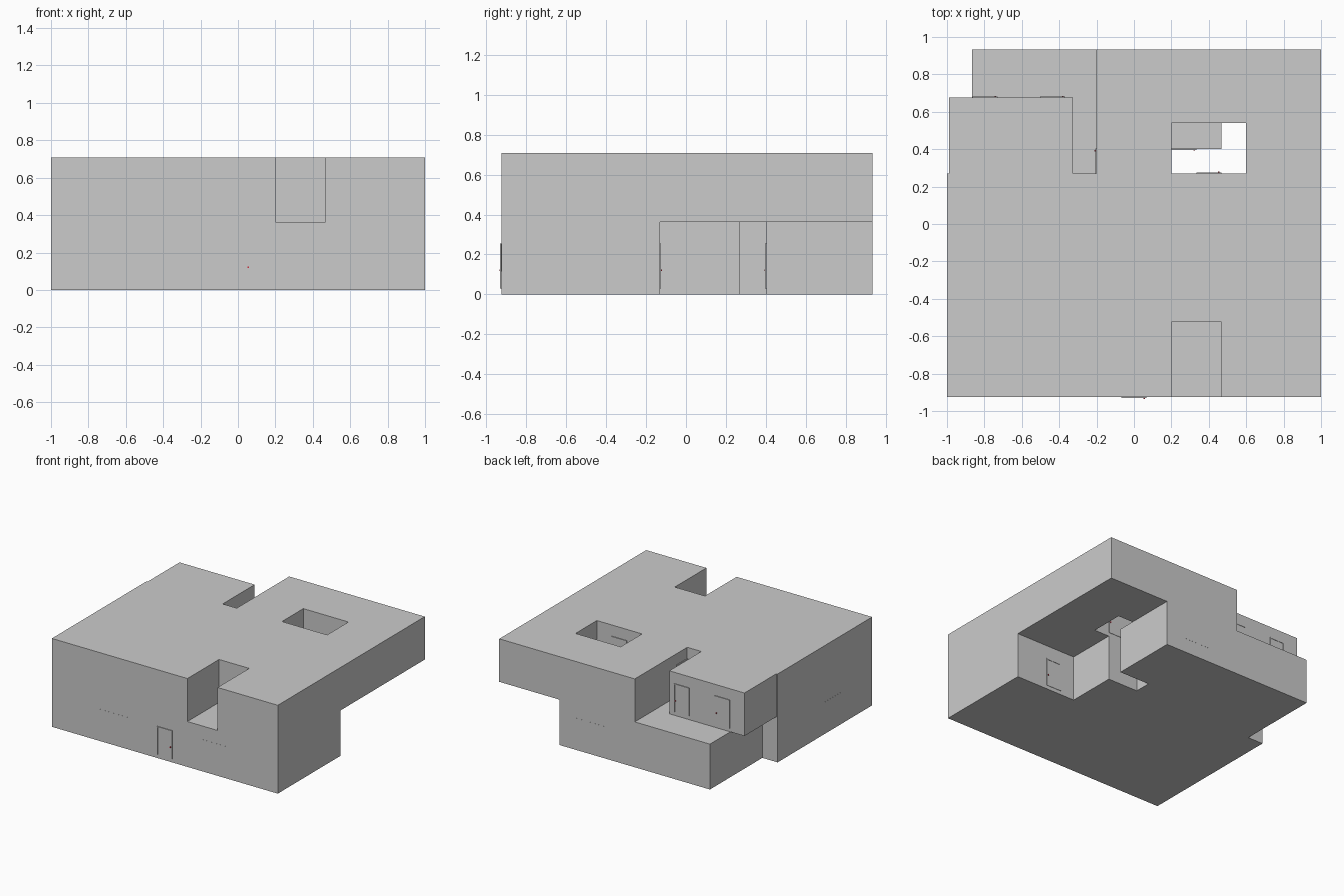
import bpy, bmesh, math
from mathutils import Vector

if "Cube" in bpy.data.objects:
    bpy.data.objects.remove(bpy.data.objects["Cube"])


def box(name, x, y, z):
    """Axis-aligned box from three (min, max) ranges."""
    bm = bmesh.new()
    bmesh.ops.create_cube(bm, size=1)
    for v in bm.verts:
        for i, (a, b) in enumerate((x, y, z)):
            v.co[i] = b if v.co[i] > 0 else a
    me = bpy.data.meshes.new(name)
    bm.to_mesh(me)
    bm.free()
    ob = bpy.data.objects.new(name, me)
    bpy.context.collection.objects.link(ob)
    return ob


MID = 0.363   # ceiling of the lower storey
TOP = 0.707

# House block, carved by boxes
house = box("house_body", (-1, 1), (-0.925, 0.933), (0, TOP))
carves = {
    "front_balcony": ((0.2, 0.467), (-1.2, -0.525), (MID, 1)),
    "back_left_side": ((-1.2, -0.865), (0.675, 1.2), (-1, 1.1)),
    "left_step": ((-1.2, -0.99), (0.27, 1.2), (-1, 1.2)),
    "left_undercut": ((-1.3, -0.865), (0.27, 1.3), (-1.1, MID)),
    "back_terrace": ((-1.3, -0.2), (0.675, 1.3), (MID, 1.3)),
    "terrace_slot": ((-0.325, -0.2), (0.27, 0.8), (MID, 1.4)),
    "roof_shaft": ((0.467, 0.6), (0.27, 0.54), (-1.2, 1.2)),
    "roof_opening": ((0.2, 0.6), (0.27, 0.54), (MID, 1.3)),
    "right_undercut": ((0.467, 1.2), (-0.13, 1.2), (-1.3, MID)),
    "passage": ((0.2, 0.5), (0.27, 0.402), (-1.4, 0.5)),
}
for name, dims in carves.items():
    cutter = box(name + "_cutter", *dims)
    cutter.hide_render = True
    mod = house.modifiers.new(name, "BOOLEAN")
    mod.operation = "DIFFERENCE"
    mod.solver = "EXACT"
    mod.object = cutter
    bpy.context.view_layer.objects.active = house
    bpy.ops.object.modifier_apply(modifier=name)
    bpy.data.objects.remove(cutter)

# Merge flat neighbouring faces
bm = bmesh.new()
bm.from_mesh(house.data)
bmesh.ops.remove_doubles(bm, verts=bm.verts, dist=1e-5)
bmesh.ops.dissolve_limit(bm, angle_limit=math.radians(1),
                         verts=bm.verts, edges=bm.edges)
bm.to_mesh(house.data)
bm.free()

red = bpy.data.materials.new("knob_red")
red.diffuse_color = (0.6, 0.03, 0.05, 1)
red.use_nodes = True
red.node_tree.nodes["Principled BSDF"].inputs["Base Color"].default_value = red.diffuse_color


def place(ob, loc, turn):
    ob.location = Vector(loc)
    ob.rotation_euler.z = math.radians(turn)


def door(name, loc, turn, knob_side=1):
    """Door facing local -y: frame, panel and knob; origin at bottom centre."""
    w, h, t = 0.067, 0.225, 0.008
    parts = [
        box(name + "_panel", (-w + t, w - t), (-0.003, 0.002), (0, h - t)),
        box(name + "_jamb_left", (-w, -w + t), (-0.006, 0.002), (0, h)),
        box(name + "_jamb_right", (w - t, w), (-0.006, 0.002), (0, h)),
        box(name + "_lintel", (-w + t, w - t), (-0.006, 0.002), (h - t, h)),
    ]
    k = 0.054 * knob_side
    knob = box(name + "_knob", (k - 0.004, k + 0.004), (-0.010, -0.002), (0.086, 0.094))
    knob.data.materials.append(red)
    for p in parts + [knob]:
        place(p, loc, turn)


low, high = 0.03, MID + 0.03
door("front_door", (0, -0.925, low), 0)
door("passage_door", (0.267, 0.402, low), 0)
door("side_door", (0.66, -0.13, low), 180, -1)
door("shaft_door", (0.4, 0.27, high), 180, -1)
door("terrace_door_a", (-0.797, 0.675, high), 180, -1)
door("terrace_door_b", (-0.435, 0.675, high), 180, -1)
door("slot_door", (-0.2, 0.337, high), -90, -1)


def window(name, loc, turn):
    """Pane nearly flush with the wall."""
    pane = box(name, (-0.133, 0.133), (-0.0006, 0.002), (0, 0.14))
    place(pane, loc, turn)


window("front_window_left", (-0.465, -0.925, 0.115), 0)
window("front_window_right", (0.465, -0.925, 0.115), 0)
window("left_window", (-1, -0.39, 0.115), -90)
window("back_window", (0.2, 0.933, 0.115), 180)
